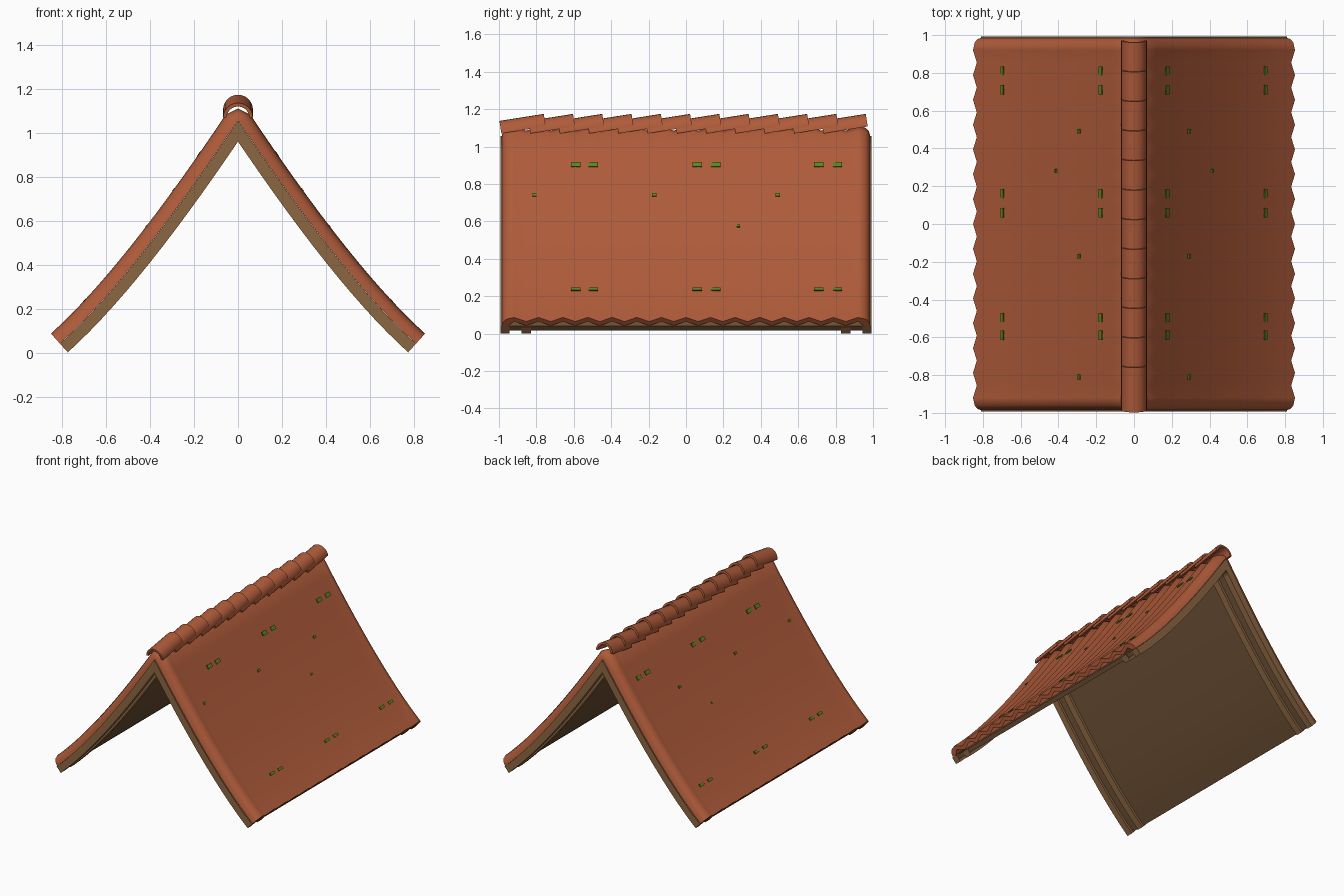
import bpy, bmesh, math
from mathutils import Vector

if "Cube" in bpy.data.objects:
    bpy.data.objects.remove(bpy.data.objects["Cube"])


def material(name, rgb):
    m = bpy.data.materials.new(name)
    m.diffuse_color = (*rgb, 1)
    m.use_nodes = True
    m.node_tree.nodes["Principled BSDF"].inputs["Base Color"].default_value = m.diffuse_color
    return m


TILE = material("terracotta", (0.43, 0.105, 0.042))
WOOD = material("timber", (0.26, 0.132, 0.055))
DARK = material("dark_boards", (0.15, 0.078, 0.034))
MOSS = material("moss_green", (0.11, 0.23, 0.015))

# Sagging slope line between timber and tiles (quadratic curve in x, z)
P0, P1, P2 = Vector((0, 1.055)), Vector((0.477, 0.34)), Vector((0.81, 0.04))


def slope(t, off):
    p = P0 * (1 - t) ** 2 + P1 * 2 * t * (1 - t) + P2 * t * t
    d = ((P1 - P0) * (1 - t) + (P2 - P1) * t).normalized()
    return p + Vector((-d.y, d.x)) * off


def ridge(off):
    # where an offset layer meets the centre plane
    return Vector((0, P0.y + off * (0.9 if off > 0 else 1.8)))


def sweep(bm, section, ts, from_ridge=True):
    """Sweep a closed (y, offset) section down the slope."""
    rings = []
    if from_ridge:
        rings.append([bm.verts.new((0, y, ridge(o).y)) for y, o in section])
    for t in ts:
        ring = []
        for y, o in section:
            p = slope(t, o)
            ring.append(bm.verts.new((p.x, y, p.y)))
        rings.append(ring)
    n = len(section)
    for a, b in zip(rings, rings[1:]):
        for i in range(n):
            j = (i + 1) % n
            bm.faces.new((a[i], a[j], b[j], b[i]))
    bm.faces.new(rings[-1])
    if not from_ridge:
        bm.faces.new(rings[0][::-1])


def finish(bm, name, mat, angle=35, mirror=True):
    bmesh.ops.recalc_face_normals(bm, faces=bm.faces)
    me = bpy.data.meshes.new(name)
    bm.to_mesh(me)
    bm.free()
    ob = bpy.data.objects.new(name, me)
    bpy.context.collection.objects.link(ob)
    me.materials.append(mat)
    if mirror:
        ob.modifiers.new("mirror", 'MIRROR')
    bpy.ops.object.select_all(action='DESELECT')
    ob.select_set(True)
    bpy.context.view_layer.objects.active = ob
    bpy.ops.object.shade_smooth_by_angle(angle=math.radians(angle))
    return ob


def box(y0, y1, o0, o1):
    return [(y0, o0), (y1, o0), (y1, o1), (y0, o1)]


N = 14
STEPS = [(i + 1) / N for i in range(N)]

# Corrugated tile sheet with turned-down side edges
top = [(-0.985, 0.002), (-0.978, 0.03), (-0.96, 0.05)]
for k in range(29):
    top.append((-0.92 + k * 1.84 / 28, 0.063 if k % 2 == 0 else 0.033))
top += [(0.96, 0.05), (0.978, 0.03), (0.985, 0.002)]
under = [(y, o - 0.03) for y, o in top[3:-3]]
section = top + [(0.95, 0.002)] + under[::-1] + [(-0.95, 0.002)]
bm = bmesh.new()
sweep(bm, section, [0.004] + STEPS)
finish(bm, "roof_tiles", TILE, 62)

# Board deck beneath the tiles
bm = bmesh.new()
sweep(bm, box(-0.96, 0.96, -0.033, -0.001), STEPS[:-1] + [0.996])
finish(bm, "roof_deck", DARK)

# Barge boards at the gables and inner rafters
bm = bmesh.new()
for s in (-1, 1):
    sweep(bm, box(s * 0.945, s * 0.993, -0.052, 0.001), STEPS)
    sweep(bm, box(s * 0.83, s * 0.88, -0.052, -0.005), STEPS)
finish(bm, "barge_boards_and_rafters", WOOD)

# Ridge caps: tilted, overlapping half pipes
bm = bmesh.new()
tilt, SEG = math.radians(9), 12
along = Vector((0, math.cos(tilt), math.sin(tilt)))
up = Vector((0, -math.sin(tilt), math.cos(tilt)))
arc = [math.pi * i / SEG for i in range(SEG + 1)]
ring = [(r * math.cos(a), r * math.sin(a))
        for r, angles in ((0.068, arc), (0.052, arc[::-1])) for a in angles]
for k in range(12):
    base = Vector((0, -0.987 + k * 0.1565, 1.07))
    ends = [[bm.verts.new(base + along * d + Vector((x, 0, 0)) + up * z) for x, z in ring]
            for d in (0, 0.24)]
    n = len(ring)
    for i in range(n):
        j = (i + 1) % n
        bm.faces.new((ends[0][i], ends[0][j], ends[1][j], ends[1][i]))
    for e in ends:   # end faces as strips between outer and inner arc
        for i in range(SEG):
            bm.faces.new((e[i], e[i + 1], e[n - 2 - i], e[n - 1 - i]))
finish(bm, "ridge_caps", TILE, 40, mirror=False)

# Moss patches lying on the tiles
bm = bmesh.new()
patches = [(t, y, 0.025, 0.009) for t in (0.136, 0.775)
           for y in (-0.59, -0.495, 0.06, 0.16, 0.71, 0.81)]
patches += [(0.265, y, 0.012, 0.006) for y in (-0.81, -0.17, 0.49)]
patches += [(0.41, 0.28, 0.01, 0.005)]
for t, y, w, dt in patches:
    sweep(bm, box(y - w, y + w, 0.058, 0.065), [t - dt, t + dt], False)
finish(bm, "moss_patches", MOSS)
